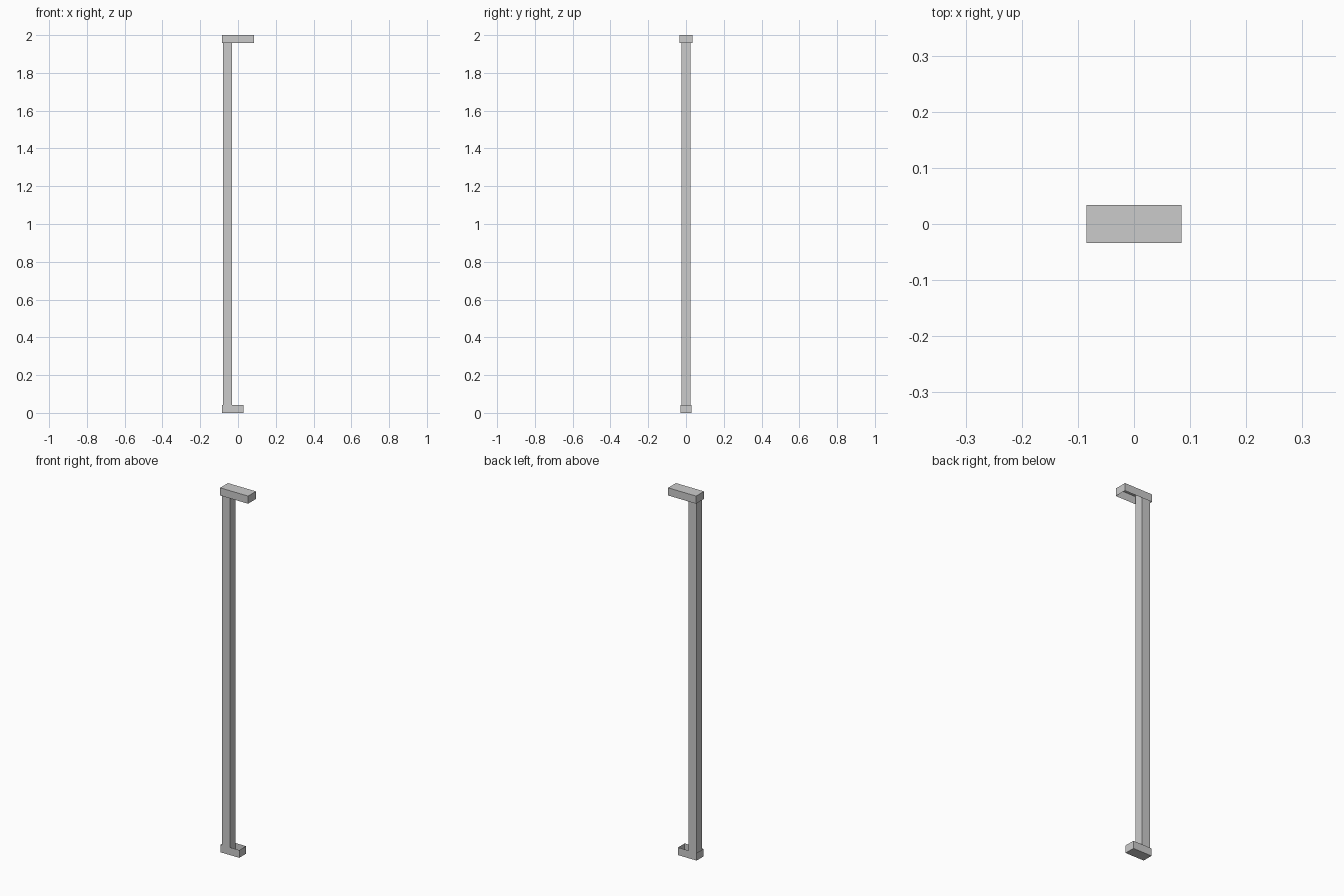
import bpy
import bmesh

if "Cube" in bpy.data.objects:
    bpy.data.objects.remove(bpy.data.objects["Cube"])


def box(name, x, y, z, open_sides=()):
    """Box from (min, max) ranges; open_sides lists z directions left open."""
    bm = bmesh.new()
    bmesh.ops.create_cube(bm, size=1)
    gone = [f for f in bm.faces if round(f.normal.z) in open_sides and abs(f.normal.z) > 0.5]
    bmesh.ops.delete(bm, geom=gone, context='FACES_ONLY')
    for v in bm.verts:
        v.co = [lo + (c + 0.5) * (hi - lo) for c, (lo, hi) in zip(v.co, (x, y, z))]
    mesh = bpy.data.meshes.new(name)
    bm.to_mesh(mesh)
    bm.free()
    obj = bpy.data.objects.new(name, mesh)
    bpy.context.collection.objects.link(obj)
    return obj


# Upright post, its ends seated inside the two brackets
box("post", (-0.08, -0.031), (-0.024, 0.024), (0.002, 1.998), open_sides=(-1, 1))

# Hollow top bracket, open underneath
box("top_bracket", (-0.085, 0.085), (-0.034, 0.034), (1.958, 2.0), open_sides=(-1,))

# Hollow foot bracket, open on top
box("foot_bracket", (-0.085, 0.028), (-0.029, 0.029), (0.0, 0.042), open_sides=(1,))
